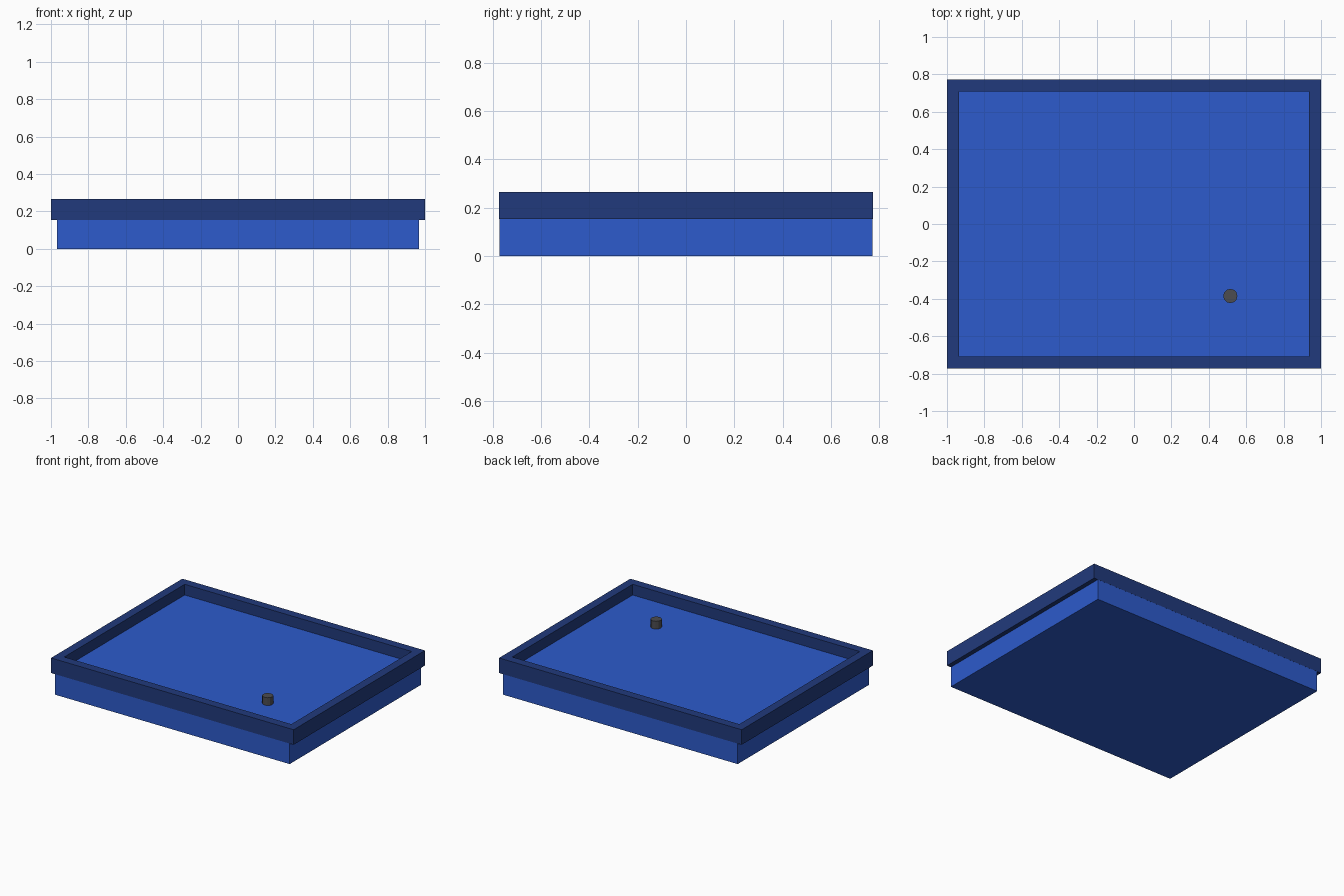
import bpy, bmesh

if "Cube" in bpy.data.objects:
    bpy.data.objects.remove(bpy.data.objects["Cube"])


def srgb(r, g, b):
    def lin(c):
        c /= 255
        return c / 12.92 if c <= 0.04045 else ((c + 0.055) / 1.055) ** 2.4
    return (lin(r), lin(g), lin(b), 1)


def material(name, rgb):
    m = bpy.data.materials.new(name)
    m.diffuse_color = srgb(*rgb)
    m.use_nodes = True
    m.node_tree.nodes["Principled BSDF"].inputs["Base Color"].default_value = m.diffuse_color
    return m


blue = material("bright_blue", (45, 91, 204))
navy = material("navy_blue", (33, 58, 124))
grey = material("dark_grey", (76, 76, 80))


def finish(name, bm, mat):
    bmesh.ops.recalc_face_normals(bm, faces=bm.faces)
    mesh = bpy.data.meshes.new(name)
    bm.to_mesh(mesh)
    bm.free()
    mesh.materials.append(mat)
    ob = bpy.data.objects.new(name, mesh)
    bpy.context.collection.objects.link(ob)
    return ob


HALF_X, HALF_Y = 1.0, 0.773

# Solid tray body; its top is the recessed floor
bm = bmesh.new()
bmesh.ops.create_cube(bm, size=1)
for v in bm.verts:
    v.co = (v.co.x * 1.934, v.co.y * 2 * (HALF_Y - 0.0005), (v.co.z + 0.5) * 0.185)
finish("tray_body", bm, blue)

# Raised rectangular rim, a ring swept from a four-point section
bm = bmesh.new()
section = [(0, 0.153), (0, 0.265), (0.064, 0.265), (0.064, 0.153)]
corners = [(-1, -1), (1, -1), (1, 1), (-1, 1)]
rings = [[bm.verts.new((sx * (HALF_X - d), sy * (HALF_Y - d), z)) for sx, sy in corners]
         for d, z in section]
for i in range(4):
    a, b = rings[i], rings[(i + 1) % 4]
    for j in range(4):
        k = (j + 1) % 4
        bm.faces.new((a[j], a[k], b[k], b[j]))
finish("rim", bm, navy)

# Small round knob on the floor
bm = bmesh.new()
bmesh.ops.create_cone(bm, cap_ends=True, segments=12, radius1=0.038, radius2=0.038, depth=0.06)
bmesh.ops.translate(bm, verts=bm.verts, vec=(0.515, -0.385, 0.213))
finish("knob", bm, grey)
